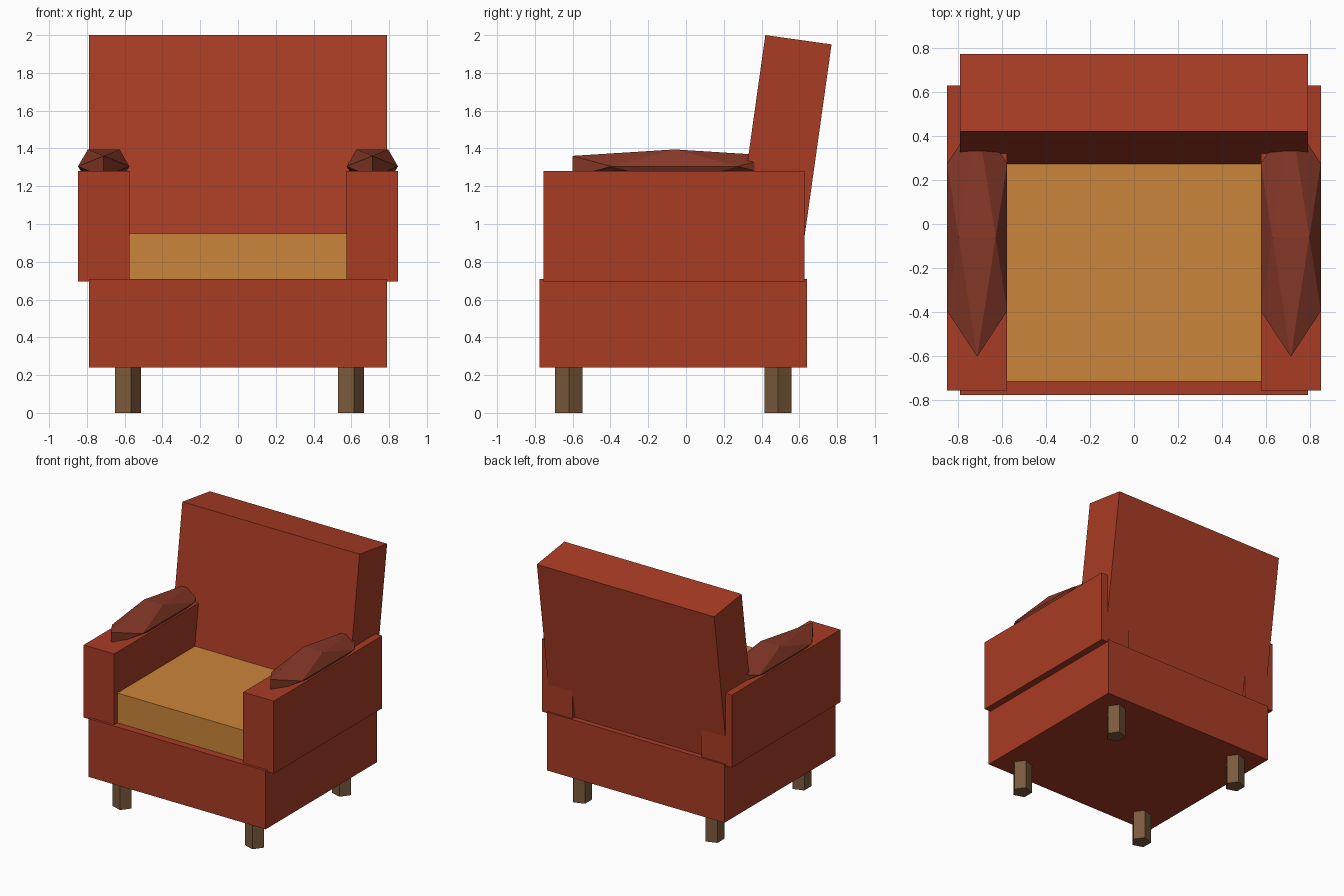
import bpy, bmesh, math
from mathutils import Matrix, Vector

if "Cube" in bpy.data.objects:
    bpy.data.objects.remove(bpy.data.objects["Cube"])


def material(name, rgb):
    m = bpy.data.materials.new(name)
    m.diffuse_color = (*rgb, 1)
    m.use_nodes = True
    m.node_tree.nodes["Principled BSDF"].inputs["Base Color"].default_value = m.diffuse_color
    return m


red = material("red upholstery", (0.40, 0.045, 0.018))
dark = material("dark red pad", (0.242, 0.040, 0.021))
gold = material("ochre cushion", (0.597, 0.235, 0.041))
wood = material("brown wood", (0.195, 0.102, 0.045))


def finish(bm, name, mat):
    bmesh.ops.recalc_face_normals(bm, faces=bm.faces)
    me = bpy.data.meshes.new(name)
    bm.to_mesh(me)
    bm.free()
    me.materials.append(mat)
    ob = bpy.data.objects.new(name, me)
    bpy.context.collection.objects.link(ob)
    return ob


def box(name, lo, hi, mat):
    lo, hi = Vector(lo), Vector(hi)
    bm = bmesh.new()
    bmesh.ops.create_cube(bm, size=1, matrix=Matrix.Translation((lo + hi) / 2)
                          @ Matrix.Diagonal((*(hi - lo), 1)))
    return finish(bm, name, mat)


# Base and seat cushion
box("base", (-0.79, -0.775, 0.24), (0.79, 0.64, 0.71), red)
box("seat_cushion", (-0.58, -0.715, 0.70), (0.58, 0.45, 0.95), gold)

# Backrest, hinged at its top front edge and leaning backward
back = box("backrest", (-0.79, 0, -1.33), (0.79, 0.354, 0), red)
back.location = (0, 0.42, 2.0)
back.rotation_euler.x = math.radians(-8)


# Faceted arm pad: a stretched icosahedron
def arm_pad(name, centre, scale):
    p = (1 + 5 ** 0.5) / 2
    bm = bmesh.new()
    for a in (-1, 1):
        for b in (-p, p):
            for co in ((a, 0, b), (b, a, 0), (0, b, a)):
                bm.verts.new(co)
    bmesh.ops.convex_hull(bm, input=bm.verts)
    bmesh.ops.transform(bm, verts=bm.verts, matrix=Matrix.Translation(centre)
                        @ Matrix.Diagonal((*scale, 1)))
    finish(bm, name, dark)


# Five-sided leg
def leg(name, x, y):
    bm = bmesh.new()
    ring = [bm.verts.new((x + 0.076 * math.cos(i * math.tau / 5),
                          y + 0.076 * math.sin(i * math.tau / 5), 0)) for i in range(5)]
    face = bm.faces.new(ring)
    top = bmesh.ops.extrude_face_region(bm, geom=[face])["geom"]
    for v in top:
        if isinstance(v, bmesh.types.BMVert):
            v.co.z = 0.25
    finish(bm, name, wood)


for side, s in (("left", -1), ("right", 1)):
    xs = sorted((s * 0.575, s * 0.847))
    box(side + "_arm", (xs[0], -0.755, 0.695), (xs[1], 0.627, 1.28), red)
    arm_pad(side + "_arm_pad", (s * 0.711, -0.06, 1.305), (0.084, 0.335, 0.0555))
    leg(side + "_front_leg", s * 0.59, -0.62)
    leg(side + "_back_leg", s * 0.59, 0.487)
